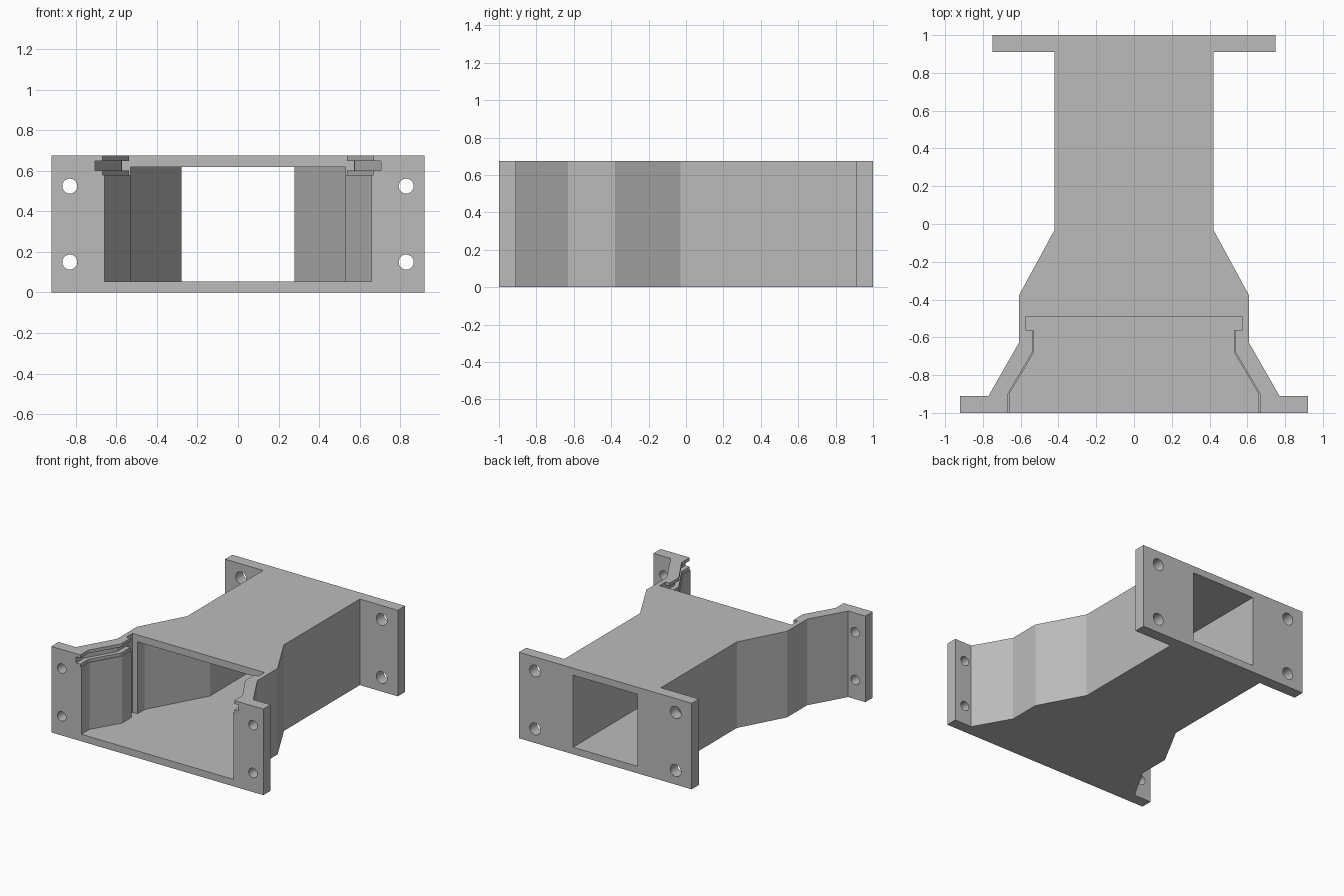
import bpy, bmesh, math
from mathutils import Matrix

cube = bpy.data.objects.get("Cube")
if cube:
    bpy.data.objects.remove(cube, do_unlink=True)

H = 0.675       # overall height
FLOOR = 0.055   # floor and roof thickness

grey = bpy.data.materials.new("plain grey")
grey.use_nodes = True
colour = (0.5, 0.5, 0.5, 1)
grey.diffuse_color = colour
grey.node_tree.nodes["Principled BSDF"].inputs["Base Color"].default_value = colour


def make_object(name, bm):
    bmesh.ops.recalc_face_normals(bm, faces=bm.faces)
    mesh = bpy.data.meshes.new(name)
    bm.to_mesh(mesh)
    bm.free()
    mesh.materials.append(grey)
    obj = bpy.data.objects.new(name, mesh)
    bpy.context.collection.objects.link(obj)
    return obj


def prism(name, half, z0, z1):
    """Mirror a right-hand plan profile across x and extrude it upwards."""
    bm = bmesh.new()
    plan = half + [(-x, y) for x, y in reversed(half)]
    face = bm.faces.new([bm.verts.new((x, y, z0)) for x, y in plan])
    top = bmesh.ops.extrude_face_region(bm, geom=[face])["geom"]
    verts = [v for v in top if isinstance(v, bmesh.types.BMVert)]
    bmesh.ops.translate(bm, vec=(0, 0, z1 - z0), verts=verts)
    return make_object(name, bm)


def bolt_holes(name, x, y, heights, radius):
    """Four cylinders along y, mirrored in x."""
    bm = bmesh.new()
    for side in (-x, x):
        for z in heights:
            place = Matrix.Translation((side, y, z)) @ Matrix.Rotation(math.pi / 2, 4, "X")
            bmesh.ops.create_cone(bm, cap_ends=True, segments=32, radius1=radius,
                                  radius2=radius, depth=0.14, matrix=place)
    return make_object(name, bm)


def flare(grow, back):
    """Plan of the flared front mouth, widened by grow."""
    return [(0.66 + grow, -1.1), (0.66 + grow, -0.9),
            (0.53 + grow, -0.68), (0.53 + grow, back)]


def cut(target, cutter):
    cutter.hide_render = True
    mod = target.modifiers.new(cutter.name, "BOOLEAN")
    mod.operation = "DIFFERENCE"
    mod.solver = "EXACT"
    mod.object = cutter
    bpy.context.view_layer.objects.active = target
    bpy.ops.object.modifier_apply(modifier=mod.name)
    bpy.data.objects.remove(cutter, do_unlink=True)


# Flanged duct body
body = prism("flanged_duct", [
    (0.92, -1), (0.92, -0.91), (0.77, -0.91), (0.61, -0.63), (0.61, -0.38),
    (0.42, -0.03), (0.42, 0.91), (0.75, 0.91), (0.75, 1)], 0, H)

# Through passage narrowing to the rear opening
cut(body, prism("passage_cutter", flare(0, -0.40) + [(0.28, 0.05), (0.28, 1.1)],
                FLOOR, H - FLOOR))
# Open top of the mouth, with a slightly wider upper lip
cut(body, prism("mouth_cutter", flare(0.008, -0.50), 0.58, H + 0.1))
# Upright slot across the mouth
cut(body, prism("slot_cutter", [(0.573, -0.565), (0.573, -0.49)], FLOOR, H + 0.1))
# Side grooves for a sliding lid
cut(body, prism("groove_cutter", flare(0.045, -0.53), 0.603, 0.65))
# Bolt holes
cut(body, bolt_holes("front_hole_cutter", 0.83, -0.955, (0.15, 0.525), 0.037))
cut(body, bolt_holes("rear_hole_cutter", 0.61, 0.955, (0.11, 0.565), 0.047))
